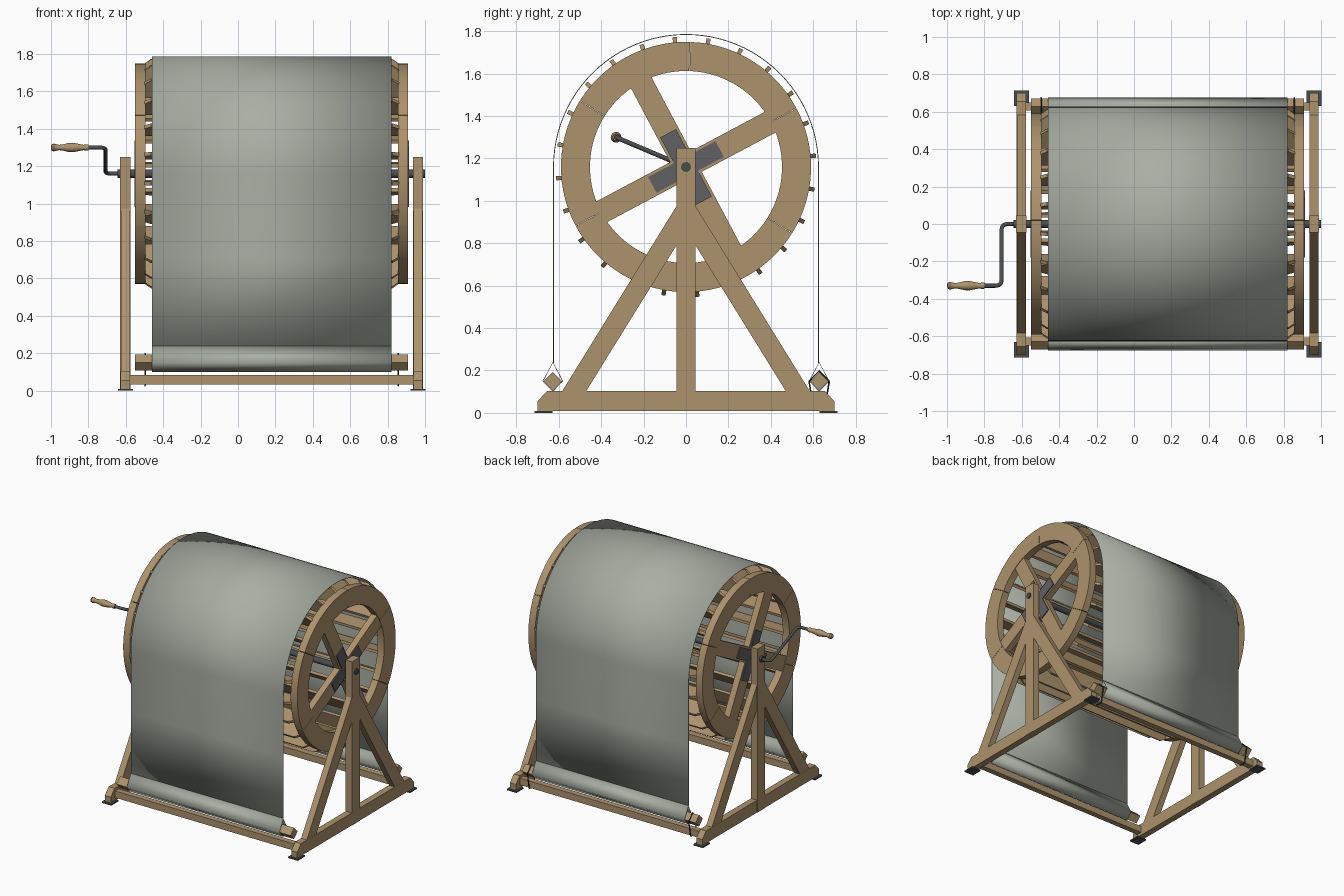
import bpy, bmesh, math
from mathutils import Vector

if "Cube" in bpy.data.objects:
    bpy.data.objects.remove(bpy.data.objects["Cube"])

CX, HZ = 0.18, 1.16          # middle of the drum, axle height
TURN = math.radians(28)      # wheel rotation


def mat(name, rgb):
    m = bpy.data.materials.new(name)
    m.diffuse_color = (*rgb, 1)
    m.use_nodes = True
    m.node_tree.nodes["Principled BSDF"].inputs["Base Color"].default_value = m.diffuse_color
    return m


WOOD = mat("wood", (0.42, 0.29, 0.155))
CLOTH = mat("grey_green_cloth", (0.40, 0.43, 0.37))
PLATE = mat("grey_plate", (0.12, 0.12, 0.125))
IRON = mat("dark_iron", (0.07, 0.075, 0.08))
ROPE = mat("dark_rope", (0.03, 0.03, 0.03))


def finish(name, bm, material, smooth=False):
    bmesh.ops.recalc_face_normals(bm, faces=bm.faces)
    me = bpy.data.meshes.new(name)
    bm.to_mesh(me)
    bm.free()
    ob = bpy.data.objects.new(name, me)
    bpy.context.collection.objects.link(ob)
    me.materials.append(material)
    if smooth:
        bpy.ops.object.select_all(action='DESELECT')
        ob.select_set(True)
        bpy.context.view_layer.objects.active = ob
        bpy.ops.object.shade_smooth_by_angle(angle=math.radians(35))
    return ob


def extrude(name, pts, vec, material, smooth=False):
    """Closed 3D polygon pushed along vec."""
    bm = bmesh.new()
    f = bm.faces.new([bm.verts.new(p) for p in pts])
    r = bmesh.ops.extrude_face_region(bm, geom=[f])
    vs = [v for v in r["geom"] if isinstance(v, bmesh.types.BMVert)]
    bmesh.ops.translate(bm, vec=vec, verts=vs)
    return finish(name, bm, material, smooth)


def prism(name, yz, x0, x1, material, smooth=False):
    return extrude(name, [(x0, y, z) for y, z in yz], (x1 - x0, 0, 0), material, smooth)


def rect(y0, y1, z0, z1):
    return [(y0, z0), (y1, z0), (y1, z1), (y0, z1)]


def polar(r, a):
    return (r * math.cos(a), HZ + r * math.sin(a))


def spun(pts, a):
    """Rotate flat points about the axle."""
    c, s = math.cos(a), math.sin(a)
    return [(u * c - v * s, HZ + u * s + v * c) for u, v in pts]


def lathe(name, prof, y, z, material, n=24):
    """prof = (x, radius) pairs around an axis along x."""
    bm = bmesh.new()
    rings = [[bm.verts.new((x, y + r * math.cos(2 * math.pi * i / n), z + r * math.sin(2 * math.pi * i / n)))
              for i in range(n)] for x, r in prof]
    for a, b in zip(rings, rings[1:]):
        for i in range(n):
            bm.faces.new((a[i], a[i - 1], b[i - 1], b[i]))
    bm.faces.new(rings[0])
    bm.faces.new(rings[-1])
    return finish(name, bm, material, True)


def rod(name, pts, radius, material, cyclic=False, fillet=0.035):
    """Round rod along a path with rounded corners."""
    P = [Vector(p) for p in pts]
    path = [P[0]]
    for a, b, c in zip(P, P[1:], P[2:]):
        s, e = b + (a - b).normalized() * fillet, b + (c - b).normalized() * fillet
        path += [s.lerp(b, t / 6).lerp(b.lerp(e, t / 6), t / 6) for t in range(7)]
    path.append(P[-1])
    cu = bpy.data.curves.new(name, 'CURVE')
    cu.dimensions = '3D'
    cu.bevel_depth, cu.bevel_resolution, cu.use_fill_caps = radius, 3, True
    sp = cu.splines.new('POLY')
    sp.points.add(len(path) - 1)
    for q, p in zip(sp.points, path):
        q.co = (*p, 1)
    sp.use_cyclic_u = cyclic
    ob = bpy.data.objects.new(name, cu)
    bpy.context.collection.objects.link(ob)
    cu.materials.append(material)
    bpy.ops.object.select_all(action='DESELECT')
    ob.select_set(True)
    bpy.context.view_layer.objects.active = ob
    bpy.ops.object.convert(target='MESH')
    bpy.ops.object.shade_smooth_by_angle(angle=math.radians(45))


def sheet(name, yz, closed=False):
    """Thin cloth following a profile across the drum."""
    bm = bmesh.new()
    rows = [[bm.verts.new((x, y, z)) for x in (CX - 0.64, CX + 0.64)] for y, z in yz]
    pairs = list(zip(rows, rows[1:])) + ([(rows[-1], rows[0])] if closed else [])
    for a, b in pairs:
        bm.faces.new((a[0], a[1], b[1], b[0]))
    ob = finish(name, bm, CLOTH, True)
    so = ob.modifiers.new("thickness", 'SOLIDIFY')
    so.thickness, so.offset = 0.004, 0


for side, tag in ((-1, "left"), (1, "right")):
    def xs(a, b):
        return (CX + side * a, CX + side * b)

    # A-frame: base beam, post, braces, feet pads
    prism(tag + "_base_beam", [(-0.70, 0.01), (0.70, 0.01), (0.70, 0.055), (0.655, 0.104),
                               (-0.655, 0.104), (-0.70, 0.055)], *xs(0.757, 0.807), WOOD)
    prism(tag + "_post", rect(-0.045, 0.045, 0.01, 1.25), *xs(0.755, 0.81), WOOD)
    for s in (-1, 1):
        prism(tag + "_brace", [(s * 0.583, 0.104), (s * 0.47, 0.104), (s * 0.045, 0.79), (s * 0.045, 0.975)],
              *xs(0.758, 0.806), WOOD)
        prism(tag + "_foot_pad", rect(s * 0.63, s * 0.715, 0, 0.01), *xs(0.742, 0.822), IRON)

    # wheel rim in six felloes
    for k in range(6):
        a0, a1 = TURN + k * math.pi / 3 + 0.002, TURN + (k + 1) * math.pi / 3 - 0.002
        arc = [a0 + (a1 - a0) * i / 14 for i in range(15)]
        prism(tag + "_rim_segment", [polar(0.59, a) for a in arc] + [polar(0.453, a) for a in reversed(arc)],
              *xs(0.675, 0.73), WOOD, True)

    # crossed spokes and hub plate
    for k in range(2):
        a = TURN + k * math.pi / 2
        prism(tag + "_spoke", spun([(-0.465, -0.055), (0.465, -0.055), (0.465, 0.055), (-0.465, 0.055)], a),
              *xs(0.678, 0.727 - 0.001 * k), WOOD)
    w, l = 0.042, 0.18
    cross = [(l, -w), (l, w), (w, w), (w, l), (-w, l), (-w, w), (-l, w), (-l, -w), (-w, -w), (-w, -l), (w, -l), (w, -w)]
    prism(tag + "_hub_plate", spun(cross, TURN), *xs(0.727, 0.734), PLATE)

# radial slats joining the wheels, ends chamfered
for k in range(24):
    a = math.radians(5 + 15 * k)
    d, t = Vector((0, math.cos(a), math.sin(a))), Vector((0, -math.sin(a), math.cos(a)))
    prof = [(-0.68, 0.50), (0.68, 0.50), (0.68, 0.59), (0.645, 0.615), (-0.645, 0.615), (-0.68, 0.59)]
    extrude("drum_slat", [Vector((CX + x, 0, HZ)) + d * r - t * 0.01 for x, r in prof], t * 0.02, WOOD)

# axle, crank and turned handle
lathe("axle", [(-0.645, 0.022), (1.0, 0.022)], 0, HZ, IRON)
rod("crank_rod", [(-0.64, 0, HZ), (-0.708, 0, HZ), (-0.708, -0.33, 1.30), (-0.81, -0.33, 1.30)], 0.011, IRON)
lathe("crank_handle", [(-1.0, 0.008), (-0.995, 0.017), (-0.985, 0.021), (-0.973, 0.018), (-0.958, 0.014),
                       (-0.935, 0.017), (-0.905, 0.024), (-0.88, 0.025), (-0.85, 0.019), (-0.825, 0.014),
                       (-0.815, 0.017), (-0.798, 0.016)], -0.33, 1.30, WOOD)

# draped cloth over the drum
R = 0.625
sheet("draped_cloth", [(-R, 0.235), (-R, 0.7)] +
      [polar(R, math.pi * (1 - i / 48)) for i in range(49)] + [(R, 0.7), (R, 0.235)])

for s, tag in ((-1, "front"), (1, "back")):
    y = s * 0.628
    # weight bar turned on edge, held in the hem loop, over a cross beam
    prism(tag + "_weight_bar", [(y, 0.107), (y + 0.043, 0.15), (y, 0.193), (y - 0.043, 0.15)],
          CX - 0.73, CX + 0.73, WOOD)
    sheet(tag + "_hem_loop", [(y, 0.238), (y + 0.047, 0.15), (y, 0.102), (y - 0.047, 0.15)], True)
    prism(tag + "_cross_beam", rect(y - 0.022, y + 0.022, 0.032, 0.083), CX - 0.757, CX + 0.757, WOOD)

# rope ties on the back bar
for s in (-1, 1):
    x = CX + s * 0.677
    rod("rope_tie", [(x, 0.628, 0.198), (x, 0.676, 0.15), (x, 0.655, 0.027), (x, 0.601, 0.027), (x, 0.58, 0.15)],
        0.004, ROPE, True, 0.01)
